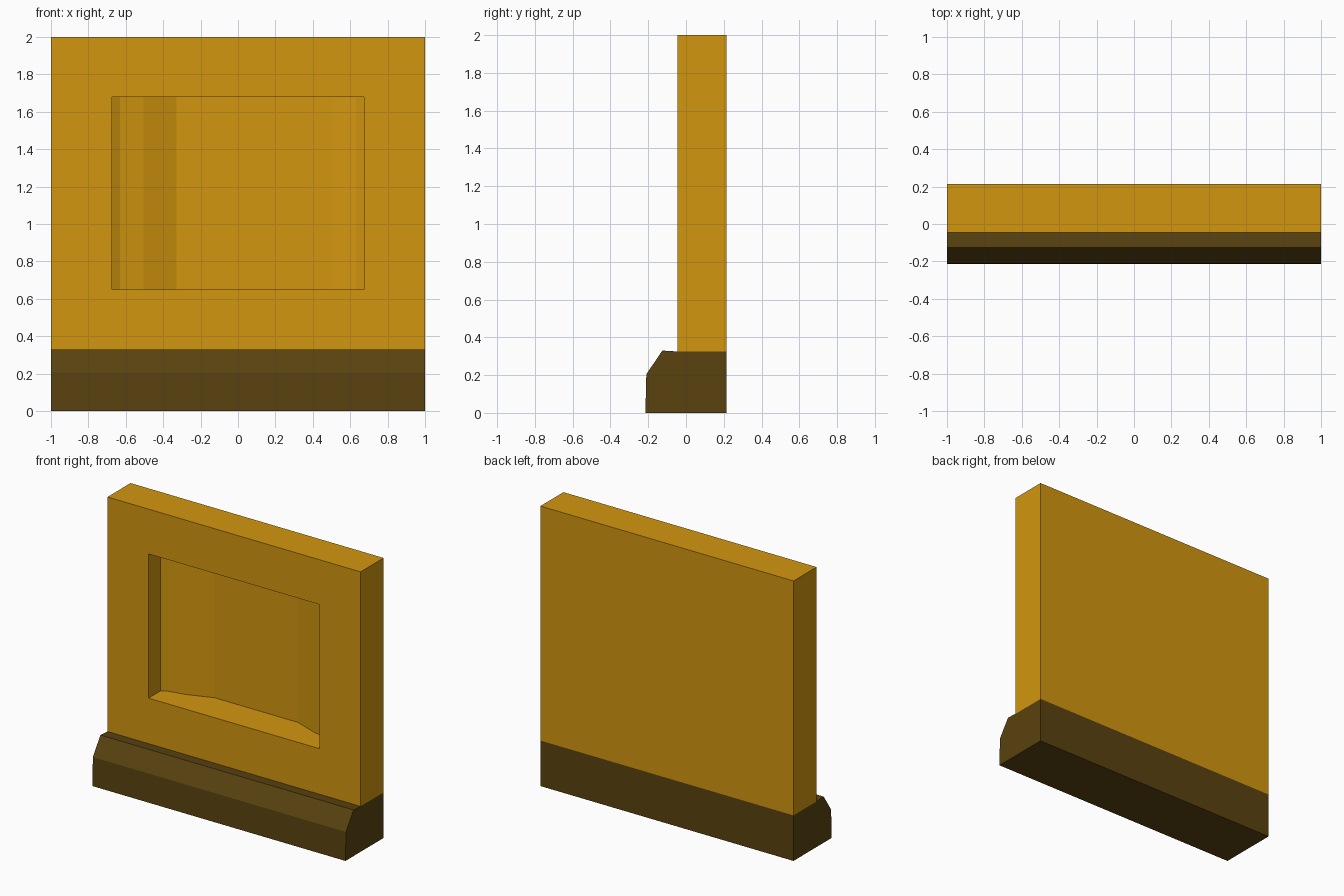
import bpy
import bmesh
from mathutils import Vector

if "Cube" in bpy.data.objects:
    bpy.data.objects.remove(bpy.data.objects["Cube"], do_unlink=True)


def material(name, colour):
    mat = bpy.data.materials.new(name)
    mat.use_nodes = True
    mat.diffuse_color = colour
    mat.node_tree.nodes["Principled BSDF"].inputs["Base Color"].default_value = colour
    return mat


def extrude_profile(name, points, offset, mat):
    """Extrude a closed planar outline along the offset vector."""
    bm = bmesh.new()
    face = bm.faces.new([bm.verts.new(p) for p in points])
    result = bmesh.ops.extrude_face_region(bm, geom=[face])
    moved = [g for g in result["geom"] if isinstance(g, bmesh.types.BMVert)]
    bmesh.ops.translate(bm, verts=moved, vec=Vector(offset))
    bmesh.ops.recalc_face_normals(bm, faces=bm.faces)
    mesh = bpy.data.meshes.new(name)
    bm.to_mesh(mesh)
    bm.free()
    mesh.materials.append(mat)
    obj = bpy.data.objects.new(name, mesh)
    bpy.context.collection.objects.link(obj)
    return obj


ochre = material("ochre", (0.645, 0.305, 0.0048, 1))
brown = material("dark brown", (0.102, 0.0545, 0.0048, 1))

FRONT, BACK, BASE_TOP = -0.045, 0.215, 0.325

# Upright panel
panel = extrude_profile(
    "wall_panel",
    [(-1, FRONT, BASE_TOP), (1, FRONT, BASE_TOP), (1, BACK, BASE_TOP), (-1, BACK, BASE_TOP)],
    (0, 0, 2 - BASE_TOP), ochre)

# Recess with a faceted, bowed back: half width and depth, mirrored
half = [(0.675, -0.1), (0.675, 0.135), (0.63, 0.16), (0.505, 0.185), (0.33, 0.25)]
outline = [(x, d) for x, d in half] + [(-x, d) for x, d in reversed(half)]
cutter = extrude_profile(
    "recess_cutter", [(x, FRONT + d, 0.65) for x, d in outline], (0, 0, 1.03), ochre)
cutter.hide_render = True

cut = panel.modifiers.new("recess", 'BOOLEAN')
cut.operation = 'DIFFERENCE'
cut.solver = 'EXACT'
cut.object = cutter
bpy.context.view_layer.objects.active = panel
bpy.ops.object.modifier_apply(modifier=cut.name)
bpy.data.objects.remove(cutter, do_unlink=True)

# Chamfered plinth, flush with the back
plinth = [(BACK, 0), (-0.215, 0), (-0.21, 0.205), (-0.125, 0.33), (FRONT, BASE_TOP), (BACK, BASE_TOP)]
extrude_profile("base_plinth", [(-1, y, z) for y, z in plinth], (2, 0, 0), brown)
